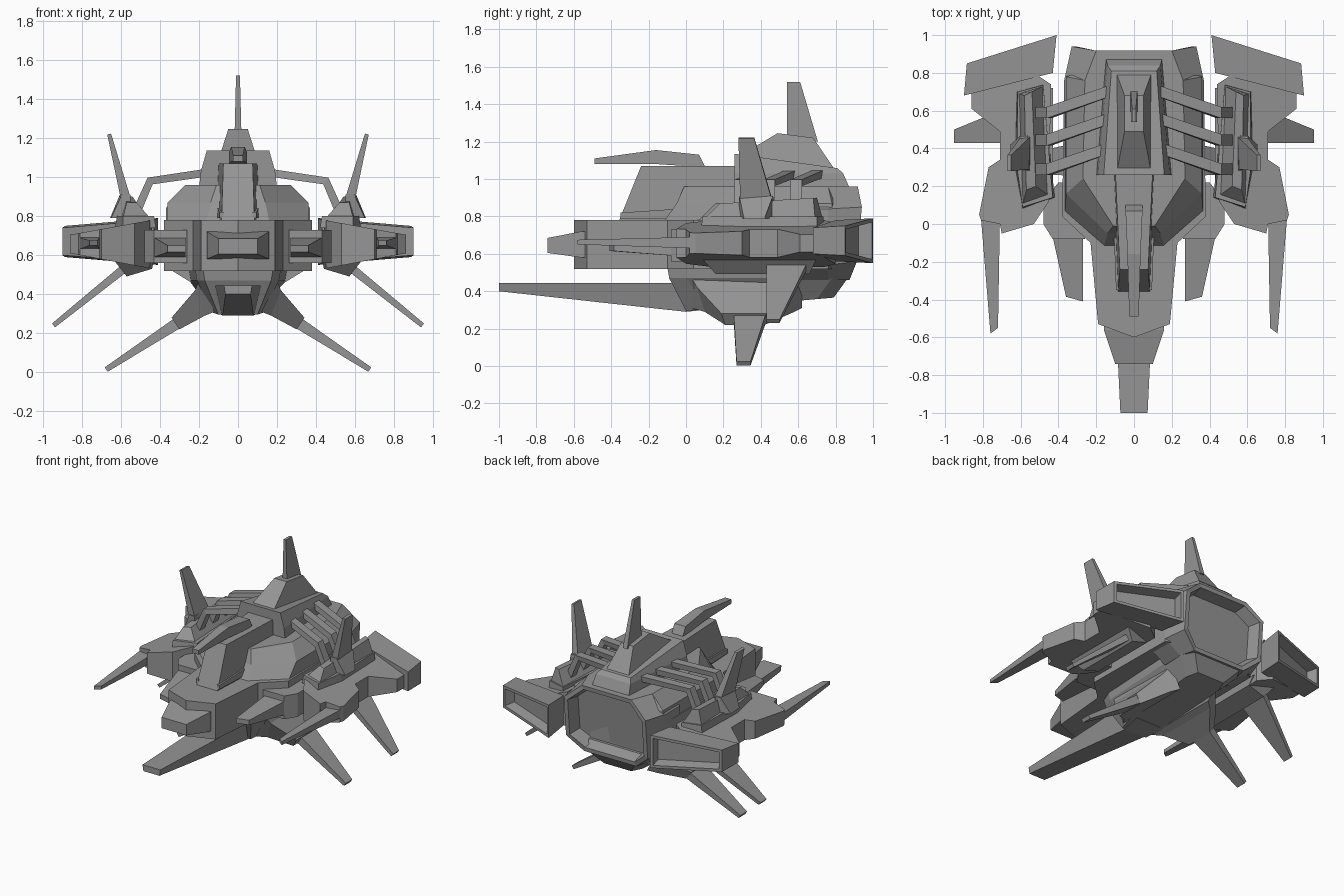
import bpy, bmesh
from mathutils import Vector

if "Cube" in bpy.data.objects:
    bpy.data.objects.remove(bpy.data.objects["Cube"])

# Dark grey body paint
paint = bpy.data.materials.new("dark_grey")
paint.diffuse_color = (.3, .3, .3, 1)
paint.use_nodes = True
paint.node_tree.nodes["Principled BSDF"].inputs["Base Color"].default_value = paint.diffuse_color


def loft(name, rings, mirror=False, recess=None):
    """Skin a list of equal-length rings, cap both ends; recess=(border, depth) sinks the last cap."""
    bm = bmesh.new()
    vs = [[bm.verts.new(p) for p in r] for r in rings]
    n = len(rings[0])
    for a, b in zip(vs, vs[1:]):
        for i in range(n):
            j = (i + 1) % n
            bm.faces.new((a[i], a[j], b[j], b[i]))
    bm.faces.new(vs[0][::-1])
    cap = bm.faces.new(vs[-1])
    bmesh.ops.recalc_face_normals(bm, faces=bm.faces[:])
    if recess:
        cap.normal_update()
        nrm = cap.normal.copy()
        for border, depth in ((recess[0], 0), (recess[0] * .7, recess[1])):
            bmesh.ops.inset_region(bm, faces=[cap], thickness=border, use_even_offset=True)
            for v in cap.verts:
                v.co -= nrm * depth
    me = bpy.data.meshes.new(name)
    bm.to_mesh(me)
    bm.free()
    me.materials.append(paint)
    ob = bpy.data.objects.new(name, me)
    bpy.context.collection.objects.link(ob)
    if mirror:
        ob.modifiers.new("mirror", 'MIRROR')
    return ob


def sym(half):
    """Close a right-hand half outline across the centre line."""
    return half + [(-x, y) for x, y in reversed(half) if x > 0]


def plan(outline, z):
    """Top-view outline at height z (number or function of x, y)."""
    return [(x, y, z(x, y) if callable(z) else z) for x, y in outline]


def rect(x0, x1, z0, z1, y):
    return [(x0, y, z0), (x1, y, z0), (x1, y, z1), (x0, y, z1)]


def section(half, y):
    """Front-view half section mirrored at depth y (number or function of z)."""
    return [(x, y(z) if callable(y) else y, z) for x, z in sym(half)]


def blade(name, p, q, chord_p, chord_q, t_p, t_q, mirror=True):
    """Tapered fin from (x, z) p to q with y ranges and thicknesses."""
    d = (Vector(q) - Vector(p)).normalized()
    rings = []
    for (x, z), (a, b), t in ((p, chord_p, t_p), (q, chord_q, t_q)):
        ox, oz = -d.y * t / 2, d.x * t / 2
        rings.append([(x - ox, a, z - oz), (x - ox, b, z - oz),
                      (x + ox, b, z + oz), (x + ox, a, z + oz)])
    return loft(name, rings, mirror)


# Main hull
hull = sym([(0, -.6), (.19, -.53), (.23, -.1), (.38, .04), (.37, .76), (.3, .8)])
loft("main_hull", [plan(hull, .52), plan(hull, .78)])
loft("nose_block", [rect(-.16, .16, .58, .72, -.5), rect(-.16, .16, .58, .72, -.56),
                    rect(-.10, .10, .605, .685, -.74)])

# Upper hull deck, with V-shaped front
loft("upper_deck", [plan(sym([(.16, -.12), (.365, .06), (.365, .78), (.3, .8)]), .77),
                    plan(sym([(.14, -.05), (.36, .16), (.36, .78), (.3, .8)]), .87),
                    plan(sym([(.11, -.01), (.27, .24), (.26, .76), (.2, .8)]), .96)])

# Rear engine block with recessed exhaust
oct_front = [(.26, .96), (.37, .84), (.37, .54), (.24, .46)]
oct_back = [(.2, .96), (.33, .85), (.33, .56), (.21, .46)]
loft("main_engine", [section(oct_front, .6), section(oct_front, .76),
                     section(oct_back, lambda z: .95 - max(0, z - .8) * .2 - max(0, .65 - z) * .4)],
     recess=(.03, .09))

# Keel and forward spike
loft("keel", [plan(sym([(.18, -.1), (.22, 0), (.26, .78), (.21, .82)]), .53),
              plan(sym([(.17, -.09), (.21, 0), (.25, .78), (.2, .865)]), .47),
              plan(sym([(.1, 0), (.13, .12), (.14, .7), (.11, .79)]),
                   lambda x, y: .295 + y * .09)])
loft("keel_spike", [[(-.065, -1, .4), (.065, -1, .4), (.072, -1, .445), (-.072, -1, .445)],
                    [(-.08, 0, .29), (.08, 0, .29), (.12, 0, .445), (-.12, 0, .445)],
                    [(-.1, .15, .305), (.1, .15, .305), (.14, .15, .445), (-.14, .15, .445)]])

# Canopy spine and the gun above it
loft("canopy", [plan(sym([(.085, -.365), (.115, .3)]), .76),
                plan(sym([(.075, -.24), (.1, .3)]), 1.07)])
loft("top_gun", [rect(-.025, .025, 1.08, 1.11, -.49), rect(-.035, .035, 1.08, 1.155, -.16),
                 rect(-.045, .045, 1.065, 1.13, .07), rect(-.045, .045, 1.06, 1.07, .1)])
for s in (-1, 1):
    loft("canopy_side_rail", [rect(s * .085 - .01, s * .085 + .01, .79, .82, -.35),
                              rect(s * .1 - .012, s * .1 + .012, .79, .85, .1)])

# Bridge tower with raised top and tail fin
loft("tower", [plan(sym([(.2, .26), (.15, .88)]), .94),
               plan(sym([(.19, .26), (.14, .84)]), 1.03),
               plan(sym([(.16, .26), (.12, .81)]), lambda x, y: 1.135 - (y - .26) * .14)])
loft("tower_top", [plan(sym([(.09, .28), (.09, .79)]), lambda x, y: 1.12 - (y - .28) * .12),
                   plan(sym([(.05, .49), (.05, .68)]), lambda x, y: 1.245 - (y - .49) * .13)])
blade("tail_fin", (0, 1.2), (0, 1.52), (.54, .705), (.54, .61), .036, .02, mirror=False)

# Inner side pods with forward blades
pod = [(.26, -.08), (.43, -.08), (.48, 0), (.48, .12), (.4, .22), (.26, .22)]
loft("inner_pod", [plan(pod, .56), plan(pod, .73)], True)
loft("inner_blade", [[(.27, -.41, .615), (.36, -.385, .615), (.36, -.385, .65), (.27, -.41, .65)],
                     rect(.27, .43, .59, .69, -.07)], True)

# Side wings, thinning outward
wing = [(.44, .74), (.45, .12), (.53, 0), (.7, -.05), (.71, 0), (.81, .02), (.82, .05), (.77, .3),
        (.71, .34), (.71, .49), (.86, .61), (.86, .69), (.53, .8)]
loft("wing", [plan(wing, lambda x, y: .53 + (x - .44) * .19),
              plan(wing, lambda x, y: .78 - (x - .44) * .18)], True)
loft("wing_blade", [[(.72, -.55, .65), (.76, -.58, .65), (.76, -.58, .675), (.72, -.55, .675)],
                    rect(.71, .81, .63, .69, .03)], True)
loft("wing_under_pod", [plan([(.43, .1), (.64, .08), (.64, .7), (.43, .72)], .58),
                        plan([(.44, .16), (.57, .16), (.57, .66), (.44, .66)],
                             lambda x, y: .53 - (x - .44) * .3)], True)

# Wing engines with slanted recessed exhausts
loft("wing_engine", [[(.43, .8, .56), (.9, .68, .6), (.9, .68, .74), (.43, .8, .78)],
                     [(.41, 1, .55), (.885, .85, .59), (.885, .85, .75), (.41, 1, .79)]],
     True, recess=(.02, .07))

# Ridge housings on the wings, ribs tying them to the tower
loft("ridge_housing", [plan([(.42, .14), (.59, .08), (.63, .3), (.62, .7), (.48, .74)], .74),
                       plan([(.43, .14), (.59, .09), (.62, .3), (.615, .7), (.48, .735)], .8)], True)
loft("ridge", [plan([(.45, .15), (.59, .1), (.61, .69), (.48, .73)], .79),
               plan([(.52, .2), (.57, .18), (.58, .68), (.54, .7)],
                    lambda x, y: .87 + (y - .2) * .06)], True)
loft("ridge_fin_base", [plan([(.55, .28), (.65, .31), (.655, .42), (.56, .49)], .79),
                        plan([(.55, .285), (.595, .285), (.605, .465), (.565, .465)], .91)], True)
for y in (.59, .445, .29):
    path = [(.14, y + .11, 1.025), (.45, y, .98), (.52, y, .82)]
    rings = []
    for (x, yy, z), (dx, dz) in zip(path, ((.003, .02), (.013, .017), (.02, .008))):
        rings.append([(x - dx, yy - .03, z - dz), (x - dx, yy + .03, z - dz),
                      (x + dx, yy + .03, z + dz), (x + dx, yy - .03, z + dz)])
    loft("rib", rings, True)

# Fins: upper ridge fins, lower wing fins, lower legs and their roots
blade("ridge_fin", (.575, .89), (.66, 1.22), (.29, .46), (.28, .365), .05, .02)
blade("wing_lower_fin", (.56, .55), (.945, .24), (.43, .655), (.43, .5), .045, .025)
loft("leg_root", [[(.12, .03, .31), (.12, .62, .31), (.2, .62, .47), (.2, .03, .47)],
                  [(.17, .1, .29), (.17, .58, .29), (.22, .58, .42), (.22, .06, .42)],
                  [(.3, .21, .22), (.3, .42, .22), (.34, .43, .28), (.34, .19, .28)]], True)
blade("leg", (.29, .265), (.675, .014), (.255, .43), (.27, .345), .06, .027)
